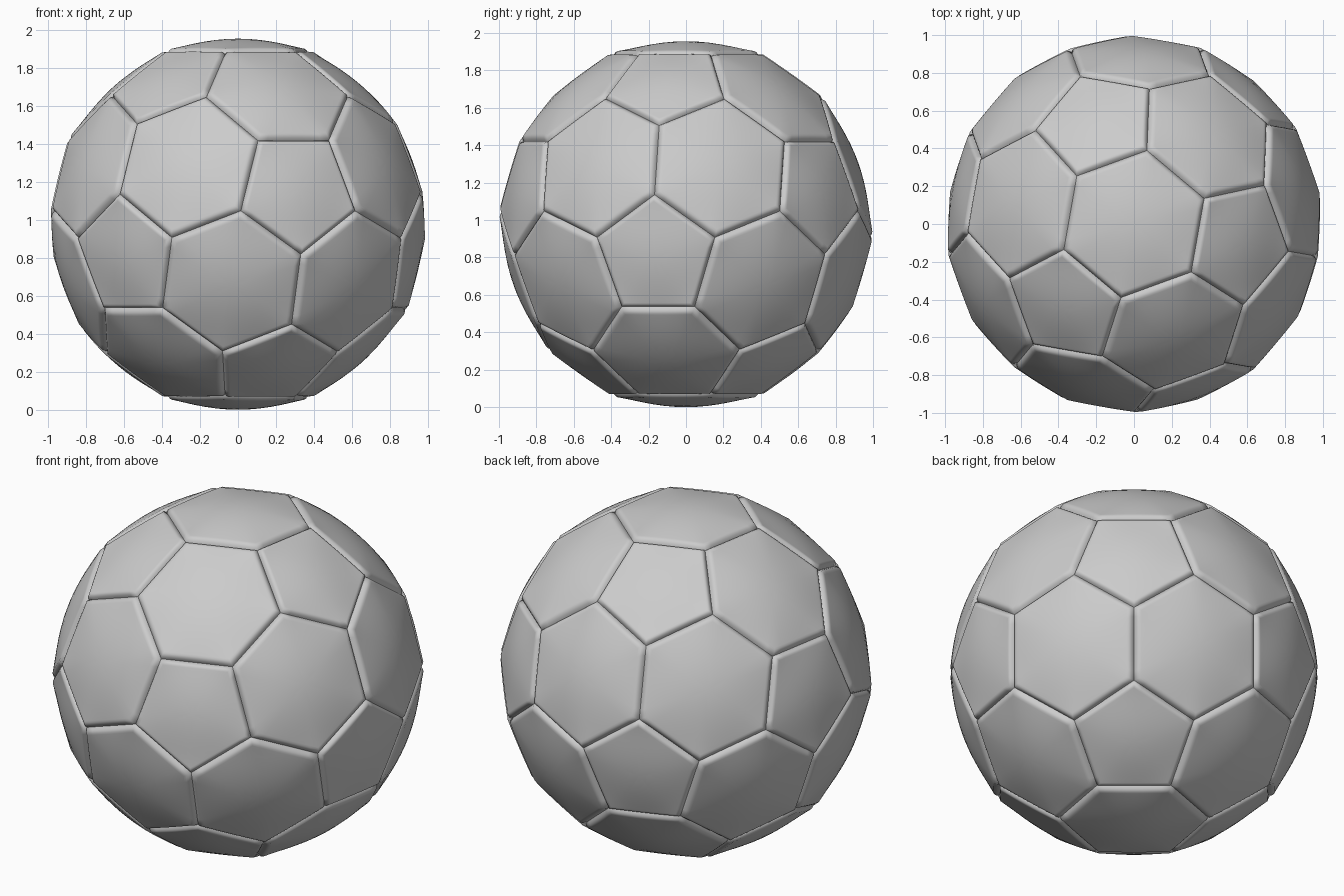
import bpy
import bmesh
from itertools import combinations
from math import radians, cos, sin, atan2
from mathutils import Vector

cube = bpy.data.objects.get("Cube")
if cube:
    bpy.data.objects.remove(cube, do_unlink=True)

CENTRE_Z = 0.978    # ball centre height and dome radius
DOME = 0.978
CORNER = 1.006      # radius of the raised panel corners
GROOVE = 0.026      # depth of the seams
STEPS = 8           # divisions along each panel edge
RINGS = [0.15, 0.3, 0.45, 0.6, 0.72, 0.82, 0.88, 0.91, 0.94, 0.965, 0.985, 1.0]

grey = bpy.data.materials.new("ball grey")
grey.use_nodes = True
grey.diffuse_color = (0.6, 0.6, 0.6, 1)
bsdf = grey.node_tree.nodes["Principled BSDF"]
bsdf.inputs["Base Color"].default_value = (0.6, 0.6, 0.6, 1)
bsdf.inputs["Roughness"].default_value = 0.6


# Icosahedron points with a triangle facing straight up
def polar(z, angle):
    r = (1 - z * z) ** 0.5
    return Vector((r * cos(radians(angle)), r * sin(radians(angle)), z))


points = []
for k in range(3):
    for z, angle in ((0.7947, 110), (0.1876, 170)):
        p = polar(z, angle + 120 * k)
        points += [p, -p]


def near(a, b):
    return (a - b).length < 1.2


def cut(a, b):
    """Truncation point one third of the way from a to b, on the corner sphere."""
    return (a * 2 + b).normalized() * CORNER


def ordered(ring):
    """Sort corners counter-clockwise as seen from outside."""
    n = sum(ring, Vector()).normalized()
    u = (ring[0] - n * ring[0].dot(n)).normalized()
    v = n.cross(u)
    return sorted(ring, key=lambda p: atan2(p.dot(v), p.dot(u)))


pentagons = [ordered([cut(a, b) for b in points if b is not a and near(a, b)])
             for a in points]
hexagons = [ordered([cut(a, b) for a in tri for b in tri if a is not b])
            for tri in combinations(points, 3)
            if all(near(a, b) for a, b in combinations(tri, 2))]


# A domed panel with straight outer edges and a rim rounded into the seam
def add_panel(bm, corners):
    centre = sum(corners, Vector()) / len(corners)
    outline = [a.lerp(b, s / STEPS)
               for a, b in zip(corners, corners[1:] + corners[:1])
               for s in range(STEPS)]
    hub = bm.verts.new(centre.normalized() * DOME)
    inner = None
    count = len(outline)
    for t in RINGS:
        ring = []
        for edge in outline:
            radius = DOME + (edge.length - DOME) * t ** 4
            dip = GROOVE * (max(0, t - 0.9) / 0.1) ** 2
            ring.append(bm.verts.new(centre.lerp(edge, t).normalized() * (radius - dip)))
        for i in range(count):
            j = (i + 1) % count
            if inner:
                bm.faces.new((inner[i], ring[i], ring[j], inner[j]))
            else:
                bm.faces.new((hub, ring[i], ring[j]))
        inner = ring


def make_panels(name, polygons):
    bm = bmesh.new()
    for corners in polygons:
        add_panel(bm, corners)
    for face in bm.faces:
        face.smooth = True
    mesh = bpy.data.meshes.new(name)
    bm.to_mesh(mesh)
    bm.free()
    mesh.materials.append(grey)
    obj = bpy.data.objects.new(name, mesh)
    obj.location.z = CENTRE_Z
    bpy.context.collection.objects.link(obj)


make_panels("pentagon_panels", pentagons)
make_panels("hexagon_panels", hexagons)
